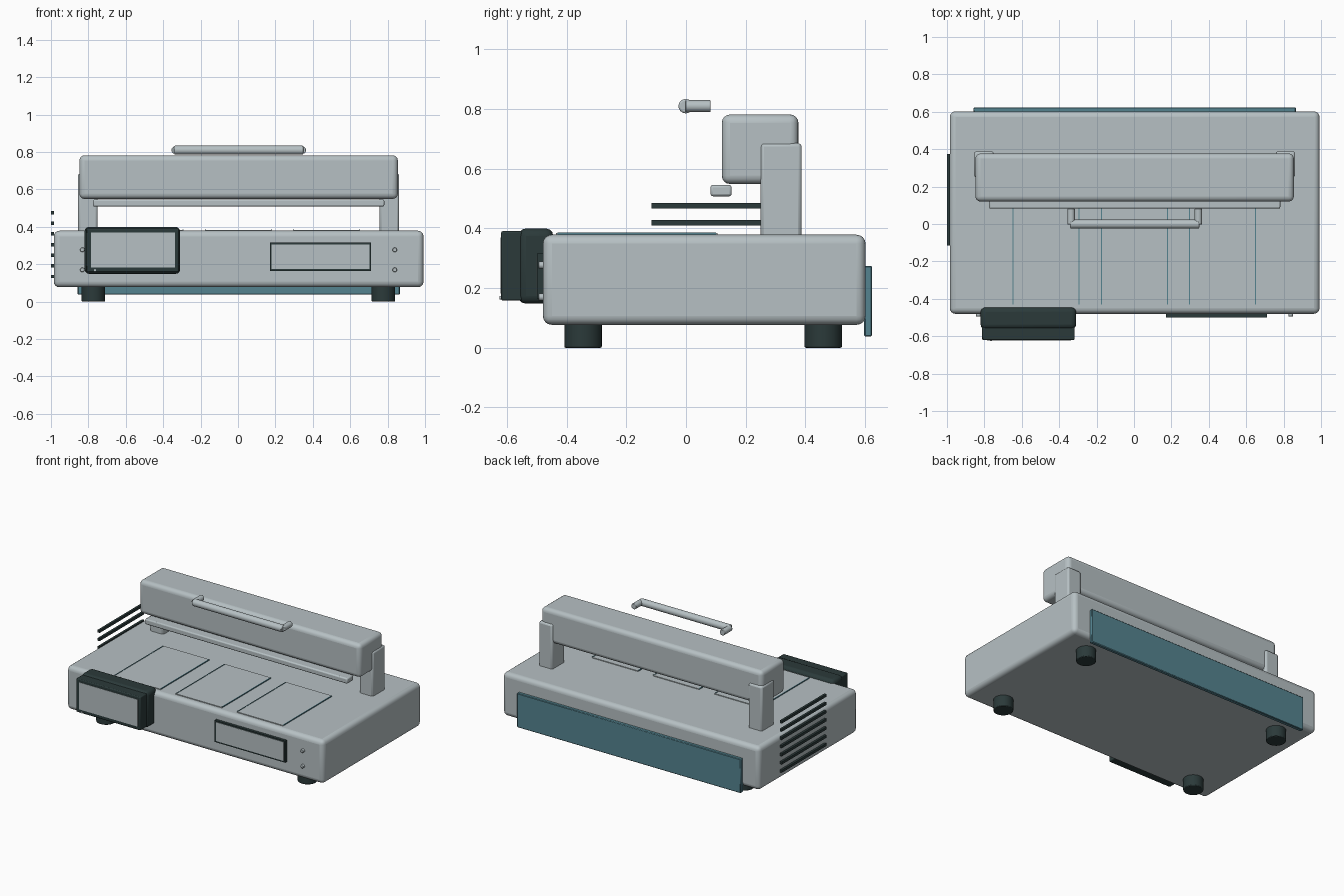
import bpy, math

if "Cube" in bpy.data.objects:
    bpy.data.objects.remove(bpy.data.objects["Cube"])


def material(name, rgb):
    m = bpy.data.materials.new(name)
    m.diffuse_color = (*rgb, 1)
    m.use_nodes = True
    m.node_tree.nodes["Principled BSDF"].inputs["Base Color"].default_value = m.diffuse_color
    return m


GREY = material("light grey", (0.47, 0.53, 0.55))
DARK = material("dark green grey", (0.024, 0.042, 0.042))
TEAL = material("teal", (0.09, 0.23, 0.28))


def finish(o, name, mat, bevel=0, seg=3):
    o.name = name
    o.data.materials.append(mat)
    if bevel:
        b = o.modifiers.new("bevel", "BEVEL")
        b.width, b.segments = bevel, seg
        b.limit_method = "ANGLE"
    bpy.ops.object.shade_smooth_by_angle(angle=math.radians(35))
    return o


def box(name, x, y, z, mat, bevel=0, seg=3):
    """Box from (min, max) ranges on each axis."""
    bpy.ops.mesh.primitive_cube_add(size=1)
    o = bpy.context.object
    o.location = [(a + b) / 2 for a, b in (x, y, z)]
    o.scale = [b - a for a, b in (x, y, z)]
    bpy.ops.object.transform_apply(location=False, rotation=False, scale=True)
    return finish(o, name, mat, bevel, seg)


def rod(name, loc, r, length, axis, mat, bevel=0):
    rot = {"x": (0, math.pi / 2, 0), "y": (math.pi / 2, 0, 0), "z": (0, 0, 0)}[axis]
    bpy.ops.mesh.primitive_cylinder_add(vertices=32, radius=r, depth=length,
                                        location=loc, rotation=rot)
    return finish(bpy.context.object, name, mat, bevel, 2)


# Main housing, feet and rear panel
box("housing", (-0.985, 0.992), (-0.48, 0.602), (0.077, 0.379), GREY, 0.03, 4)
for x in (-0.773, 0.777):
    for y in (-0.345, 0.46):
        rod("foot", (x, y, 0.045), 0.063, 0.09, "z", DARK, 0.005)
box("rear_panel", (-0.858, 0.865), (0.597, 0.624), (0.038, 0.275), TEAL, 0.004, 1)

# Side vent slats
for i in range(7):
    z = 0.134 + i * 0.057
    box("vent_slat", (-1.0, -0.984), (-0.115, 0.375), (z - 0.009, z + 0.009), DARK)

# Gantry: posts, beam and sealing bar
for a, b in ((-0.855, -0.75), (0.757, 0.862)):
    box("post", (a, b), (0.25, 0.388), (0.36, 0.686), GREY, 0.012, 2)
box("beam", (-0.848, 0.855), (0.12, 0.377), (0.549, 0.782), GREY, 0.028, 4)
box("lower_bar", (-0.775, 0.782), (0.082, 0.153), (0.508, 0.546), GREY, 0.008, 2)

# Handle with its two end stubs
rod("handle_grip", (0.004, -0.001, 0.81), 0.024, 0.69, "x", GREY, 0.006)
for s in (-1, 1):
    rod("handle_stub", (0.004 + s * 0.34, 0.04, 0.81), 0.02, 0.085, "y", GREY, 0.003)

# Tray plates with fine side strips
for c in (-0.47, 0.003, 0.473):
    box("tray_plate", (c - 0.178, c + 0.178), (-0.435, 0.105), (0.37, 0.384), GREY)
    for s in (-1, 1):
        x = c + s * 0.176
        box("tray_strip", (x - 0.003, x + 0.003), (-0.43, 0.1), (0.38, 0.386), TEAL)

# Control screen on the left
box("screen_case", (-0.82, -0.309), (-0.562, -0.445), (0.148, 0.4), DARK, 0.025, 3)
box("screen_bezel", (-0.812, -0.317), (-0.62, -0.54), (0.158, 0.391), DARK, 0.006, 2)
box("screen_face", (-0.787, -0.337), (-0.622, -0.616), (0.182, 0.37), GREY)
rod("screen_button", (-0.765, -0.621, 0.168), 0.006, 0.008, "y", GREY)

# Display window on the right
box("display_frame", (0.17, 0.712), (-0.499, -0.475), (0.165, 0.316), DARK)
box("display_face", (0.18, 0.702), (-0.501, -0.496), (0.175, 0.306), GREY)

# Front fasteners
for x in (-0.832, 0.838):
    for z in (0.17, 0.277):
        rod("fastener", (x, -0.485, z), 0.012, 0.02, "y", GREY, 0.003)
